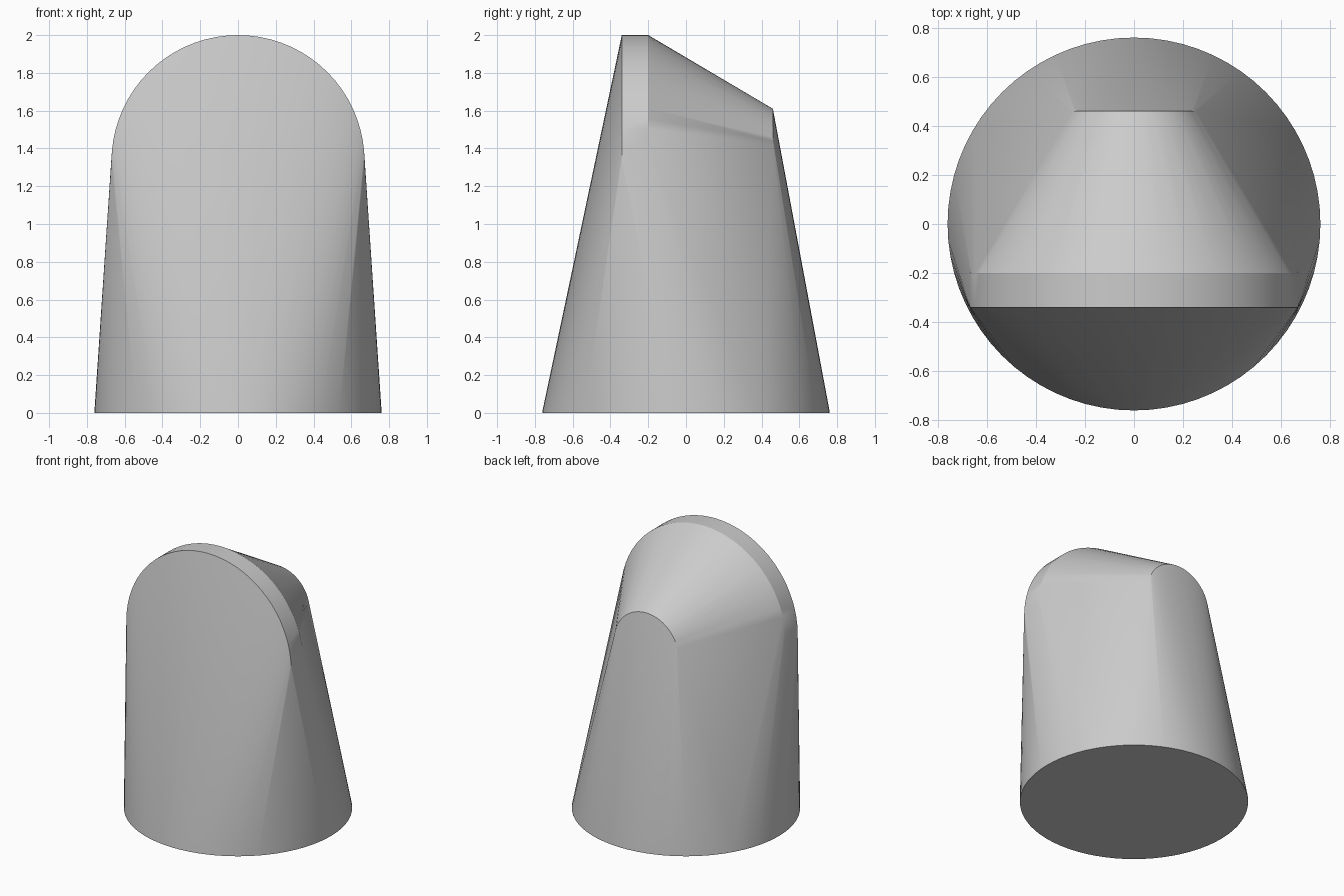
import bpy, bmesh
from math import sin, cos, tau

cube = bpy.data.objects.get("Cube")
if cube:
    bpy.data.objects.remove(cube, do_unlink=True)

SEGMENTS = 72

grey = bpy.data.materials.new("plain grey")
grey.use_nodes = True
colour = (0.6, 0.6, 0.6, 1)
grey.diffuse_color = colour
grey.node_tree.nodes["Principled BSDF"].inputs["Base Color"].default_value = colour


def circle(bm, radius, place):
    """Add a ring of points; place maps the two circle offsets to a position."""
    for i in range(SEGMENTS):
        a = tau * i / SEGMENTS
        bm.verts.new(place(radius * cos(a), radius * sin(a)))


def upright_circle(bm, radius, y, top):
    circle(bm, radius, lambda u, v: (u, y, top - radius + v))


bm = bmesh.new()
# Round foot with a thin vertical rim
for z in (0, 0.01):
    circle(bm, 0.76, lambda u, v: (u, v, z))
# Wide front arch, a short cylinder lying along y
for y in (-0.34, -0.20):
    upright_circle(bm, 0.67, y, 2.0)
# Small rear arch
upright_circle(bm, 0.26, 0.46, 1.61)

# Stretch one skin over the foot and both arches
hull = bmesh.ops.convex_hull(bm, input=bm.verts[:])
inside = {v for v in hull["geom_interior"] + hull["geom_unused"]
          if isinstance(v, bmesh.types.BMVert)}
bmesh.ops.delete(bm, geom=list(inside), context='VERTS')
bmesh.ops.dissolve_limit(bm, angle_limit=0.002, verts=bm.verts[:], edges=bm.edges[:])
bmesh.ops.recalc_face_normals(bm, faces=bm.faces[:])

mesh = bpy.data.meshes.new("tapered_body")
bm.to_mesh(mesh)
bm.free()
mesh.materials.append(grey)
body = bpy.data.objects.new("tapered_body", mesh)
bpy.context.collection.objects.link(body)

# Smooth skin with crisp rims
bpy.ops.object.select_all(action='DESELECT')
body.select_set(True)
bpy.context.view_layer.objects.active = body
bpy.ops.object.shade_smooth_by_angle(angle=0.524)
